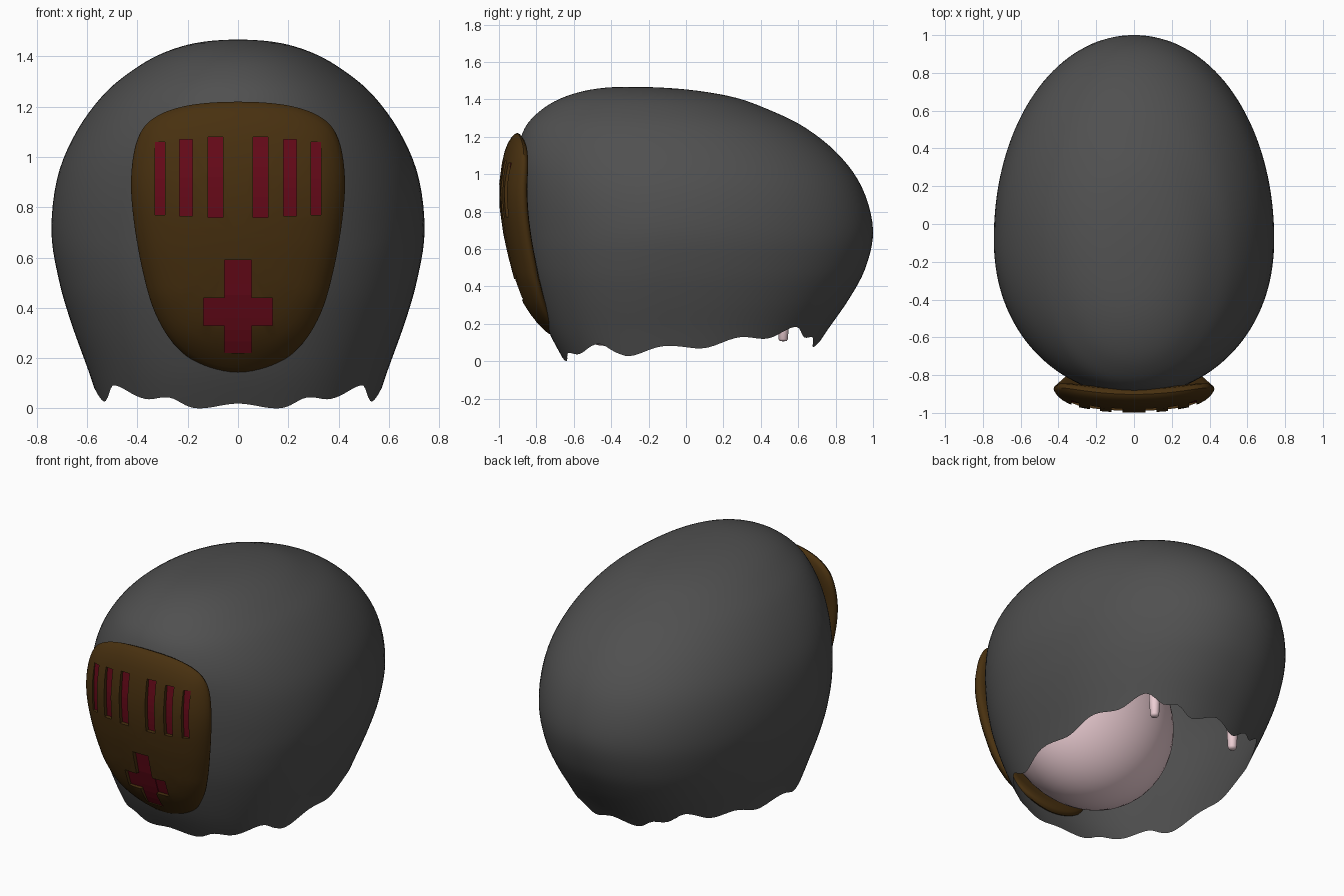
import bpy, bmesh
from math import sin, cos, pi, radians, copysign
from mathutils import Vector

if "Cube" in bpy.data.objects:
    bpy.data.objects.remove(bpy.data.objects["Cube"])


def material(name, rgb):
    m = bpy.data.materials.new(name)
    m.diffuse_color = (*rgb, 1)
    m.use_nodes = True
    m.node_tree.nodes["Principled BSDF"].inputs["Base Color"].default_value = m.diffuse_color
    return m


GREY = material("dark_cloth", (0.08, 0.08, 0.08))
BROWN = material("brown_mask", (0.065, 0.03, 0.005))
RED = material("red_inlay", (0.14, 0.003, 0.01))
PINK = material("pink_skin", (0.85, 0.62, 0.66))


def make(name, verts, faces, mat):
    me = bpy.data.meshes.new(name)
    me.from_pydata(verts, [], faces)
    bm = bmesh.new()
    bm.from_mesh(me)
    bmesh.ops.recalc_face_normals(bm, faces=bm.faces)
    bm.to_mesh(me)
    bm.free()
    me.materials.append(mat)
    ob = bpy.data.objects.new(name, me)
    bpy.context.collection.objects.link(ob)
    return ob


def smooth(ob, angle=35):
    bpy.ops.object.select_all(action='DESELECT')
    ob.select_set(True)
    bpy.context.view_layer.objects.active = ob
    bpy.ops.object.shade_smooth_by_angle(angle=radians(angle))


def spline(keys, u):
    """Catmull-Rom through a list of tuples, u counted in keys."""
    n = len(keys)
    i = max(0, min(int(u), n - 2))
    t = u - i
    a, b, c, d = [Vector(keys[max(0, min(j, n - 1))]) for j in range(i - 1, i + 3)]
    return 0.5 * (2 * b + (c - a) * t + (2 * a - 5 * b + 4 * c - d) * t * t
                  + (3 * b - a - 3 * c + d) * t ** 3)


def lookup(keys, x):
    """Smooth interpolation of (x, value) keys."""
    x = max(keys[0][0], min(x, keys[-1][0]))
    for i in range(len(keys) - 1):
        if x <= keys[i + 1][0]:
            t = (x - keys[i][0]) / (keys[i + 1][0] - keys[i][0])
            return spline(keys, i + t)[1]


def rings(rows, cap_first=None, cap_last=None):
    """Faces and vertices of stacked closed rings with optional end points."""
    n = len(rows[0])
    verts = [v for r in rows for v in r]
    faces = [(k * n + j, k * n + (j + 1) % n, (k + 1) * n + (j + 1) % n, (k + 1) * n + j)
             for k in range(len(rows) - 1) for j in range(n)]
    for cap, base in ((cap_first, 0), (cap_last, (len(rows) - 1) * n)):
        if cap:
            verts.append(cap)
            faces += [(base + j, base + (j + 1) % n, len(verts) - 1) for j in range(n)]
    return verts, faces


# Hood: egg-shaped slices (z, front y, back y, half width, y of widest point)
SLICES = [(0, -.65, .65, .545, -.08), (.15, -.73, .745, .595, -.08),
          (.33, -.80, .87, .66, -.08), (.5, -.85, .96, .71, -.08),
          (.7, -.885, 1.0, .742, -.08), (.92, -.905, .945, .718, -.08),
          (1.1, -.905, .82, .643, -.09), (1.25, -.86, .635, .533, -.11),
          (1.35, -.765, .43, .412, -.15), (1.415, -.645, .24, .295, -.2),
          (1.455, -.49, -.02, .16, -.25),
          (1.467, -.3, -.3, 0, -.3), (1.455, -.02, -.49, -.16, -.3)]
# Ragged hem: (degrees from the front, z), mirrored
HEM = [(0, .03), (13, 0), (24, .055), (37, .05), (56, .1), (66, .055), (73, .04), (88, .09),
       (101, .08), (114, .13), (128, .125), (140, .18), (150, .13), (158, .13), (167, .085), (180, .12)]
COLS, ROWS = 144, 48
hood_rows = []
for k in range(ROWS):
    row = []
    for j in range(COLS):
        a = 2 * pi * j / COLS
        deg = abs((360 * j / COLS + 180) % 360 - 180)
        u0 = max(0, lookup(HEM, deg)) / .15
        z, yf, yb, w, yc = spline(SLICES, u0 + (11 - u0) * k / ROWS)
        # slices are squarer than ellipses towards the hem, more so in front
        low = max(0, 1 - z / .7)
        e = 2 / (2.12 + .35 * low if cos(a) > 0 else 2.04 + .22 * low)
        s, c = (copysign(abs(v) ** e, v) for v in (sin(a), cos(a)))
        row.append((w * s, yc + c * ((yf - yc) if c > 0 else (yc - yb)), z))
    hood_rows.append(row)
smooth(make("hood", *rings(hood_rows, cap_last=(0, -.3, 1.467)), GREY), 60)

# Mask front surface, curved in both directions; d is depth behind it
FACE = [(.14, -.79), (.3, -.87), (.45, -.925), (.7, -.98), (.9, -1.0), (1.1, -.985), (1.22, -.975)]


def on_face(x, z, d):
    return (x, lookup(FACE, z) + .3 * x * x + d, z)


# Mask: shield outline lofted with a rounded rim
HALF = [(0, 1.22), (.2, 1.205), (.335, 1.155), (.4, 1.07), (.425, .92), (.415, .75),
        (.38, .55), (.33, .38), (.25, .25), (.14, .17), (0, .14)]
LOOP = HALF + [(-x, z) for x, z in HALF[-2:0:-1]]
CLOSED = [LOOP[-1]] + LOOP + LOOP[:2]
outline = [spline(CLOSED, 1 + i / 5) for i in range(5 * len(LOOP))]
RIM = [(.25, 0), (.5, 0), (.7, .004), (.82, .013), (.9, .026), (.96, .044), (.99, .06), (1, .073),
       (.99, .086), (.96, .1), (.88, .11), (.5, .11)]
mask_rows = [[on_face(p[0] * t, .68 + (p[1] - .68) * t, d) for p in outline] for t, d in RIM]
mask = make("mask", *rings(mask_rows, on_face(0, .68, 0), on_face(0, .68, .11)), BROWN)


# Bars that follow the mask surface, used for the cutters and the red inlays
def bar(name, x0, x1, z0, z1, d0, d1, mat):
    n = 8
    rows = []
    for k in range(n + 1):
        z = z0 + (z1 - z0) * k / n
        rows.append([on_face(x0, z, d0), on_face(x1, z, d0), on_face(x1, z, d1), on_face(x0, z, d1)])
    v, f = rings(rows)
    return make(name, v, f + [(0, 1, 2, 3), (4 * n, 4 * n + 1, 4 * n + 2, 4 * n + 3)], mat)


BARS = []
for x, w, z0, z1 in ((.09, .03, .76, 1.08), (.207, .026, .765, 1.07), (.31, .02, .77, 1.06)):
    for s in (-1, 1):
        BARS.append(("slit_inlay", s * x - w, s * x + w, z0, z1))
BARS.append(("cross_upright", -.053, .053, .22, .59))
BARS.append(("cross_arms", -.137, .137, .33, .44))
for i, (name, *box) in enumerate(BARS):
    depth = .035 + .001 * i
    cutter = bar("cutter", *box, -.06, depth, BROWN)
    mod = mask.modifiers.new("cut", 'BOOLEAN')
    mod.operation, mod.solver, mod.object = 'DIFFERENCE', 'EXACT', cutter
    bpy.context.view_layer.objects.active = mask
    bpy.ops.object.modifier_apply(modifier="cut")
    bpy.data.objects.remove(cutter)
    bar(name, *box, .025, depth + .005, RED)
smooth(mask, 45)

# Head hidden inside the front of the hood
bpy.ops.mesh.primitive_uv_sphere_add(segments=48, ring_count=24, location=(0, -.41, .6))
head = bpy.context.object
head.name = "inner_head"
head.scale = (.53, .42, .52)
head.data.materials.append(PINK)
smooth(head, 60)

# Two small legs peeking out under the back hem
for s, name in ((-1, "left_leg"), (1, "right_leg")):
    prof = [(.018, .108), (.025, .118), (.03, .2), (.034, .3)]
    rows = [[(s * .285 + r * cos(2 * pi * j / 20), .52 + r * sin(2 * pi * j / 20), z)
             for j in range(20)] for r, z in prof]
    smooth(make(name, *rings(rows, (s * .285, .52, .106), (s * .285, .52, .31)), PINK), 50)
